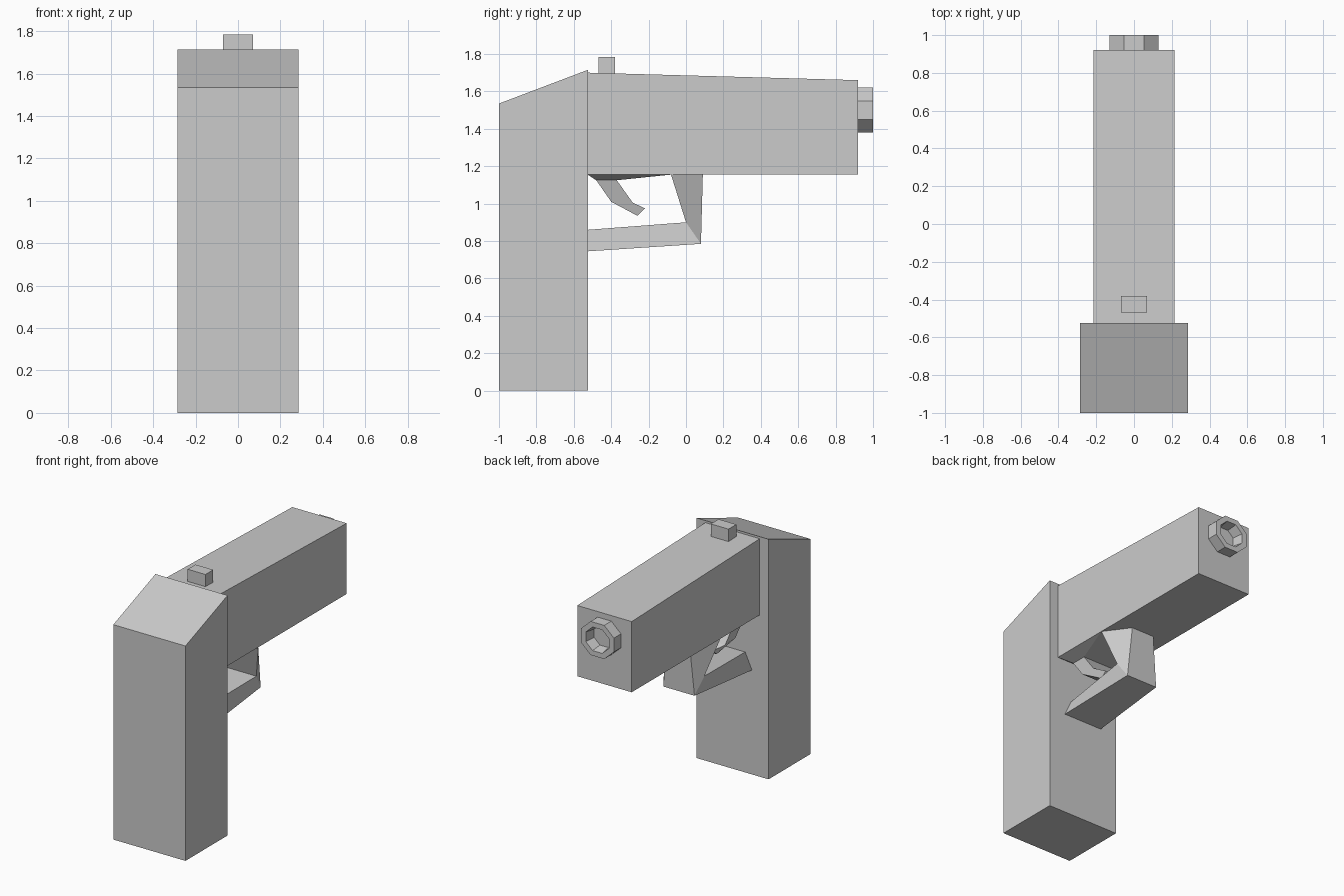
import bpy, bmesh
from math import cos, sin, tau

if "Cube" in bpy.data.objects:
    bpy.data.objects.remove(bpy.data.objects["Cube"])


def make_object(name, bm):
    bmesh.ops.recalc_face_normals(bm, faces=bm.faces)
    mesh = bpy.data.meshes.new(name)
    bm.to_mesh(mesh)
    bm.free()
    obj = bpy.data.objects.new(name, mesh)
    bpy.context.collection.objects.link(obj)
    return obj


def side_profile(name, points):
    """Symmetric solid from a side outline of (y, z, half_width) points."""
    bm = bmesh.new()
    left = [bm.verts.new((-w, y, z)) for y, z, w in points]
    right = [bm.verts.new((w, y, z)) for y, z, w in points]
    bm.faces.new(left)
    bm.faces.new(right[::-1])
    for i in range(len(points)):
        j = (i + 1) % len(points)
        bm.faces.new((left[i], right[i], right[j], left[j]))
    return make_object(name, bm)


def flat(points, w):
    return [(y, z, w) for y, z in points]


# Handle with sloped top, and the tapered barrel housing
side_profile("grip", flat([(-1, 0), (-.525, 0), (-.525, 1.715), (-1, 1.535)], .285))
side_profile("barrel_body", flat([(-.525, 1.155), (.92, 1.155), (.92, 1.66), (-.525, 1.70)], .215))

# Small block on top
side_profile("rear_sight", flat([(-.468, 1.68), (-.38, 1.68), (-.38, 1.785), (-.468, 1.785)], .07))

# Shallow wedge under the body and the bent trigger hanging from it
side_profile("trigger_mount", [(-.525, 1.155, .215), (-.48, 1.125, .12),
                               (-.37, 1.125, .12), (-.08, 1.155, .215)])
side_profile("trigger", [(-.48, 1.125, .12), (-.40, 1.01, .11), (-.26, .935, .06),
                         (-.22, .975, .06), (-.285, 1.005, .11), (-.37, 1.125, .12)])

# Guard: lower bar and front strut
side_profile("guard_bar", [(-.525, .745, .154), (.08, .785, .123),
                           (0, .90, .145), (-.525, .86, .10)])
side_profile("guard_strut", [(0, .90, .145), (.08, .785, .123),
                             (.09, 1.155, .09), (-.08, 1.155, .215)])

# Hollow eight-sided muzzle
bm = bmesh.new()
rings = []
for y, scale in ((.92, 1), (1, 1), (1, .7), (.925, .6)):
    rings.append([bm.verts.new((.141 * scale * cos((i + .5) * tau / 8), y,
                                1.5 + .13 * scale * sin((i + .5) * tau / 8)))
                  for i in range(8)])
for a, b in zip(rings, rings[1:]):
    for i in range(8):
        j = (i + 1) % 8
        bm.faces.new((a[i], a[j], b[j], b[i]))
bm.faces.new(rings[0])
bm.faces.new(rings[-1])
make_object("muzzle", bm)
